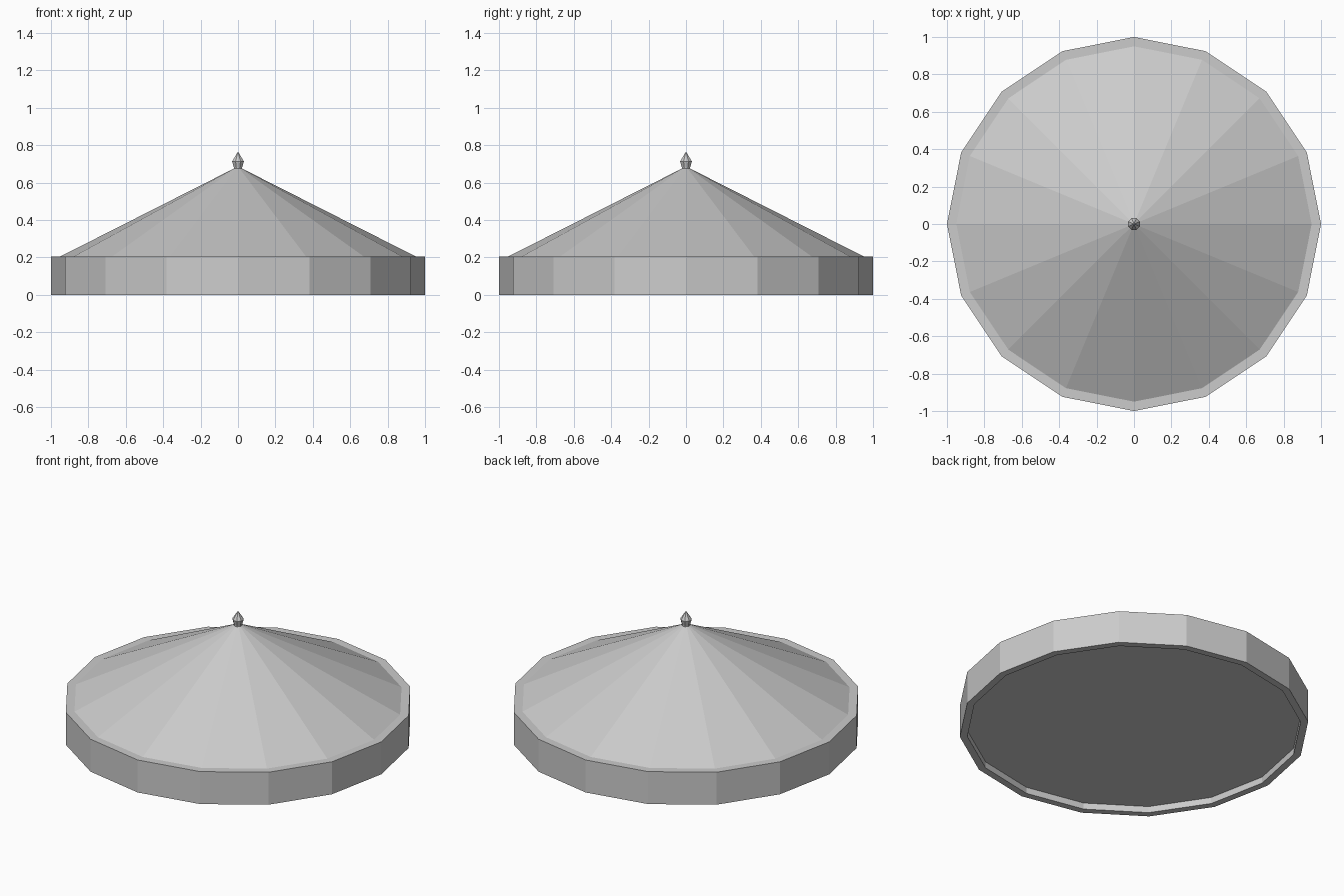
import bpy
import math

if "Cube" in bpy.data.objects:
    bpy.data.objects.remove(bpy.data.objects["Cube"])


def lathe(name, profile, sides, turn=0.0, closed=False):
    """Revolve an (r, z) profile; open profiles get end caps."""
    n = len(profile)
    verts = []
    for r, z in profile:
        for i in range(sides):
            a = turn + 2 * math.pi * i / sides
            verts.append((r * math.cos(a), r * math.sin(a), z))
    faces = []
    for k in range(n if closed else n - 1):
        a, b = k * sides, ((k + 1) % n) * sides
        for i in range(sides):
            j = (i + 1) % sides
            faces.append((a + i, a + j, b + j, b + i))
    if not closed:
        faces.append(tuple(reversed(range(sides))))
        faces.append(tuple(range((n - 1) * sides, n * sides)))
    mesh = bpy.data.meshes.new(name)
    mesh.from_pydata(verts, [], faces)
    obj = bpy.data.objects.new(name, mesh)
    bpy.context.collection.objects.link(obj)
    return obj


SIDES = 16

# Canopy: recessed underside, upright rim band, narrow ledge and conical roof
lathe("canopy_roof", [
    (0.957, 0.04), (0.957, 0.0), (1.0, 0.0), (1.0, 0.205),
    (0.95, 0.205), (0.012, 0.68),
], SIDES)

# Small faceted finial on the peak
lathe("finial", [
    (0.024, 0.67), (0.024, 0.68), (0.034, 0.713), (0.004, 0.76),
], 8, math.pi / 8)
